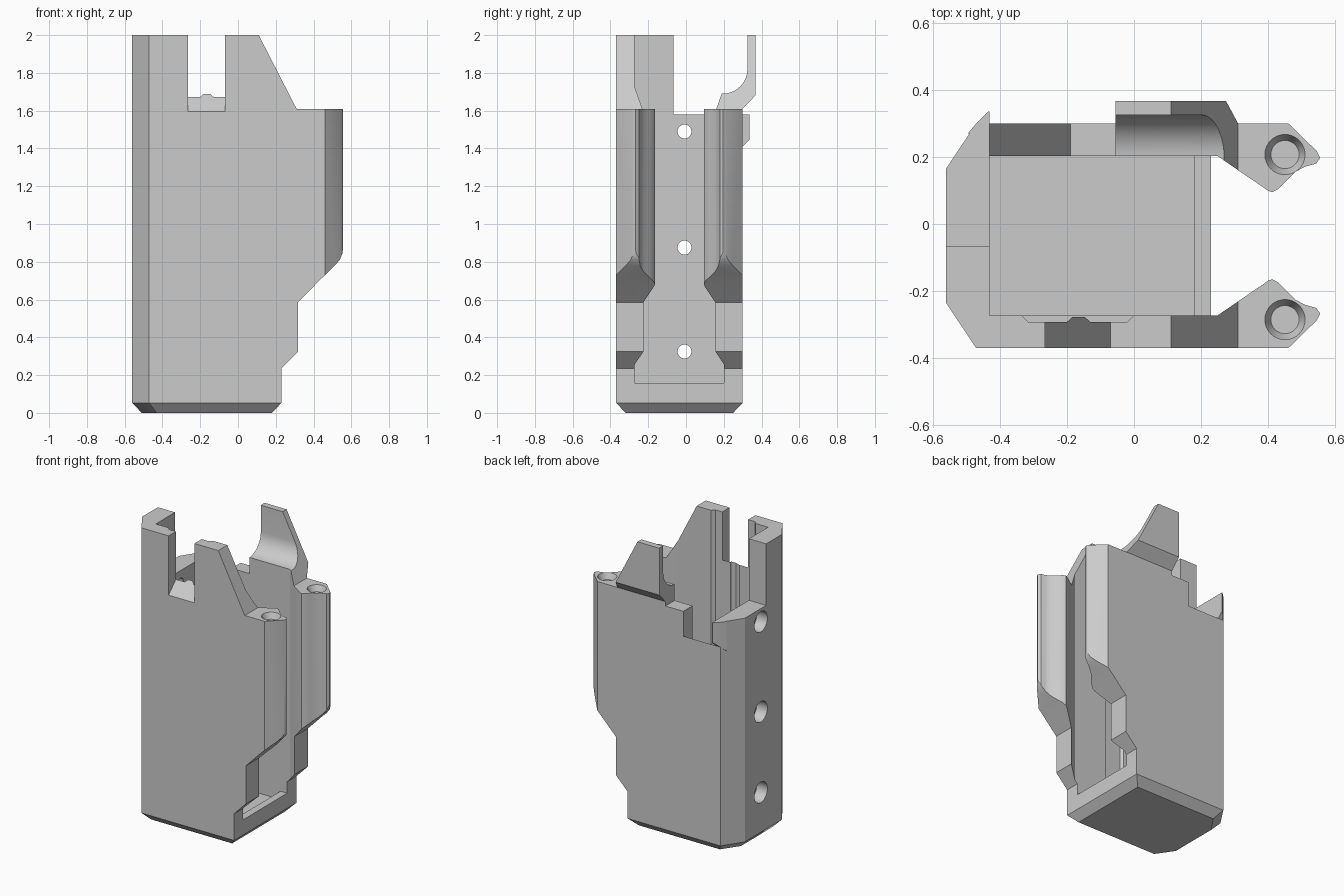
import bpy, bmesh, math
from mathutils import Matrix, Vector

cube = bpy.data.objects.get("Cube")
if cube:
    bpy.data.objects.remove(cube, do_unlink=True)

grey = bpy.data.materials.new("plain grey")
grey.use_nodes = True
grey.diffuse_color = (0.6, 0.6, 0.6, 1)
grey.node_tree.nodes["Principled BSDF"].inputs["Base Color"].default_value = (0.6, 0.6, 0.6, 1)


def make(name, bm):
    bmesh.ops.recalc_face_normals(bm, faces=bm.faces)
    mesh = bpy.data.meshes.new(name)
    bm.to_mesh(mesh)
    bm.free()
    ob = bpy.data.objects.new(name, mesh)
    bpy.context.collection.objects.link(ob)
    mesh.materials.append(grey)
    return ob


def loft(name, rings):
    """Closed solid through matching rings of points."""
    bm = bmesh.new()
    loops = [[bm.verts.new(p) for p in ring] for ring in rings]
    n = len(loops[0])
    for low, high in zip(loops, loops[1:]):
        for i in range(n):
            j = (i + 1) % n
            bm.faces.new((low[i], low[j], high[j], high[i]))
    bm.faces.new(loops[0])
    bm.faces.new(loops[-1])
    return make(name, bm)


def prism(name, pts, axis, a, b):
    """Extrude a 2D outline along an axis from a to b."""
    place = {"x": lambda p, t: (t, p[0], p[1]),
             "y": lambda p, t: (p[0], t, p[1]),
             "z": lambda p, t: (p[0], p[1], t)}[axis]
    return loft(name, [[place(p, t) for p in pts] for t in (a, b)])


def box(name, x0, x1, y0, y1, z0, z1):
    return prism(name, [(x0, y0), (x1, y0), (x1, y1), (x0, y1)], "z", z0, z1)


def cone(name, r1, r2, depth, centre, turn=None):
    bm = bmesh.new()
    bmesh.ops.create_cone(bm, cap_ends=True, segments=32, radius1=r1, radius2=r2, depth=depth,
                          matrix=Matrix.Translation(centre) @ (turn or Matrix()))
    return make(name, bm)


def combine(target, operation, tool):
    tool.hide_render = True
    mod = target.modifiers.new("cut", "BOOLEAN")
    mod.operation, mod.solver, mod.object = operation, "EXACT", tool
    bpy.context.view_layer.objects.active = target
    bpy.ops.object.modifier_apply(modifier=mod.name)
    bpy.data.objects.remove(tool, do_unlink=True)


MID = -0.035          # symmetry line of the plan
TOP = 2.2             # height well above every cut


def mirror(pts):
    return [(x, 2 * MID - y) for x, y in reversed(pts)]


# Plan of the U-shaped sleeve with its two hooked arms
arm = [(-0.56, -0.235), (-0.47, -0.37), (0.46, -0.37), (0.545, -0.287), (0.555, -0.267),
       (0.543, -0.25), (0.51, -0.241), (0.48, -0.225), (0.453, -0.198), (0.43, -0.174),
       (0.412, -0.165), (0.4, -0.169), (0.25, -0.272)]
groove = [(0, -0.272), (-0.02, -0.292), (-0.13, -0.292), (-0.147, -0.277), (-0.183, -0.277),
          (-0.2, -0.292), (-0.315, -0.292), (-0.335, -0.272)]
inner = [(-0.43, -0.272), (-0.43, 0.202)]
body = prism("sleeve_body", arm + groove + inner + mirror(arm), "z", 0.07, 2.1)

# Lowered back wall
combine(body, "DIFFERENCE", box("low_cut", -0.7, -0.055, -0.065, 0.6, 1.58, TOP))
combine(body, "DIFFERENCE", box("arm_cut", -0.06, 0.7, 0, 0.6, 1.61, TOP))

# Back fin with a scooped inner face
scoop = [(0.195 + 0.13 * math.sin(a), 1.82 - 0.13 * math.cos(a))
         for a in [math.pi / 2 * (1 - i / 10) for i in range(11)]]
fin = prism("back_fin", [(0.1, 1.5), (0.3, 1.5), (0.3, 1.61), (0.367, 1.68), (0.367, 2.1),
                         (0.325, 2.1)] + scoop + [(0.1, 1.69)], "x", -0.2, 0.5)
combine(fin, "INTERSECT", prism("fin_plan", [(-0.055, 0.202), (0.25, 0.202), (0.34, 0.14),
                                             (0.34, 0.45), (-0.055, 0.45)], "z", 1.4, TOP))
combine(body, "UNION", fin)

# Small lip on the back corner
lip = prism("corner_lip", [(0.26, 1.37), (0.335, 1.445), (0.335, 1.58), (0.26, 1.58)], "x", -0.52, -0.43)
combine(lip, "INTERSECT", prism("lip_plan", [(-0.495, 0.27), (-0.47, 0.3), (-0.43, 0.34),
                                             (-0.43, 0.27)], "z", 1.2, 1.8))
combine(body, "UNION", lip)

# Side silhouette
side = [(-0.8, -0.1), (0.23, -0.1), (0.23, 0.235), (0.318, 0.325), (0.318, 0.585), (0.43, 0.7),
        (0.515, 0.782), (0.54, 0.812), (0.553, 0.845), (0.557, 0.88), (0.557, 1.61),
        (0.31, 1.61), (0.11, 2), (-0.8, 2)]
combine(body, "INTERSECT", prism("side_outline", side, "y", -0.8, 0.8))

# Sloped notches in the front and back walls
combine(body, "DIFFERENCE", prism("front_notch", [(-0.5, 1.465), (-0.2, 1.765), (-0.2, TOP), (-0.5, TOP)],
                                  "x", -0.265, -0.07))
combine(body, "DIFFERENCE", prism("back_notch", [(0.15, 1.26), (0.4, 1.51), (0.4, TOP), (0.15, TOP)],
                                  "x", -0.43, -0.19))

# Chamfered base with a shallow floor pocket
foot = arm[:2] + [(0.23, -0.37)]
foot += mirror(foot)
small = [(-0.165 + (x + 0.165) * 0.873, MID + (y - MID) * 0.85) for x, y in foot]
base = loft("base", [[(x, y, 0) for x, y in small], [(x, y, 0.053) for x, y in foot],
                     [(x, y, 0.157) for x, y in foot]])
combine(base, "DIFFERENCE", box("floor_pocket", -0.43, 0.18, -0.272, 0.202, 0.1, 0.3))
combine(body, "UNION", base)

# Stepped holes through the spine
sideways = Matrix.Rotation(math.pi / 2, 4, "Y")
for z in (0.325, 0.875, 1.49):
    combine(body, "DIFFERENCE", cone("hole", 0.037, 0.037, 0.3, Vector((-0.5, -0.008, z)), sideways))
    combine(body, "DIFFERENCE", cone("wide_hole", 0.07, 0.07, 0.16, Vector((-0.56, -0.008, z)), sideways))

# Tapered sockets in the arm tops
for y in (-0.285, 0.207):
    combine(body, "DIFFERENCE", cone("socket", 0.042, 0.0645, 0.05, Vector((0.45, y, 1.595))))

bpy.ops.object.select_all(action="DESELECT")
body.select_set(True)
bpy.context.view_layer.objects.active = body
bpy.ops.object.shade_smooth_by_angle(angle=math.radians(28))
